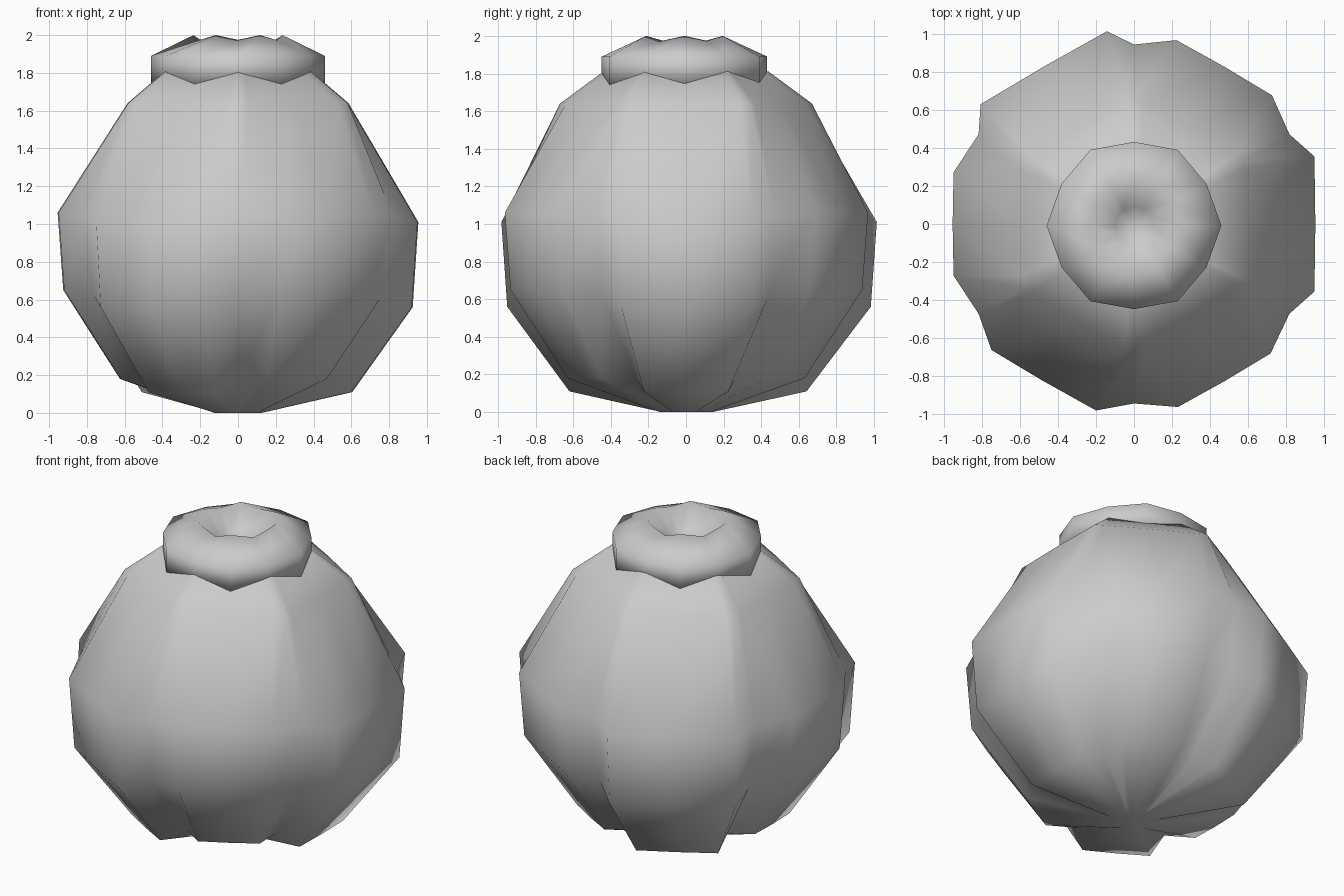
import bpy, math

if "Cube" in bpy.data.objects:
    bpy.data.objects.remove(bpy.data.objects["Cube"])


def polar(r, deg, z):
    a = math.radians(deg)
    return (r * math.cos(a), r * math.sin(a), z)


def loft(name, rings, bottom, top):
    """Skin rings of equal length and close both ends with a fan to a point."""
    n = len(rings[0])
    verts = [v for ring in rings for v in ring] + [bottom, top]
    last, b, t = (len(rings) - 1) * n, len(verts) - 2, len(verts) - 1
    faces = []
    for i in range(n):
        j = (i + 1) % n
        for k in range(0, last, n):
            faces.append((k + i, k + j, k + n + j, k + n + i))
        faces.append((b, j, i))
        faces.append((last + i, last + j, t))
    mesh = bpy.data.meshes.new(name)
    mesh.from_pydata(verts, [], faces)
    obj = bpy.data.objects.new(name, mesh)
    bpy.context.collection.objects.link(obj)
    for p in mesh.polygons:
        p.use_smooth = True
    return obj


# Body: six flat lobes (alternating low and high) divided by valleys
# row: low lobe (z, distance), high lobe (z, distance), valley (z, radius), spread
# spread 0 keeps the lobe's own half width, 1 merges lobes into a hexagon
ROWS = [
    ((0.00, 0.12), (0.00, 0.12), (0.00, 0.14), 0.4),
    ((0.11, 0.60), (0.18, 0.62), (0.17, 0.52), 0.0),
    ((0.56, 0.92), (0.65, 0.92), (0.62, 0.88), 0.0),
    ((1.01, 0.95), (1.06, 0.95), (1.05, 0.945), 0.0),
    ((1.64, 0.58), (1.64, 0.58), (1.64, 0.67), 0.7),
    ((1.81, 0.38), (1.81, 0.38), (1.81, 0.44), 0.7),
]
HALF_WIDTHS = [20.5, 17, 22, 16, 18.5, 16.5]

rings = []
for low, high, valley, spread in ROWS:
    ring = []
    for s, width in enumerate(HALF_WIDTHS):
        z, d = high if s % 2 else low
        h = width + (29 - width) * spread
        end = d / math.cos(math.radians(h))
        mid = 60 * s
        ring += [polar(end, mid - h, z), polar(d + 0.005, mid, z),
                 polar(end, mid + h, z), polar(valley[1], mid + 30, valley[0])]
    rings.append(ring)
loft("pot_body", rings, (0, 0, 0), (0, 0, 1.83))

# Neck: twelve-sided collar with a scalloped rim and a dimple
NECK = [  # even radius, even z, odd radius, odd z
    (0.46, 1.74, 0.44, 1.74),
    (0.46, 1.89, 0.44, 1.89),
    (0.235, 2.00, 0.23, 1.975),
    (0.10, 1.88, 0.10, 1.87),
]
rings = [[polar(ro if i % 2 else re, 30 * i, zo if i % 2 else ze) for i in range(12)]
         for re, ze, ro, zo in NECK]
neck = loft("neck_collar", rings, (0, 0, 1.74), (0, 0, 1.84))
neck.location.y = -0.008
